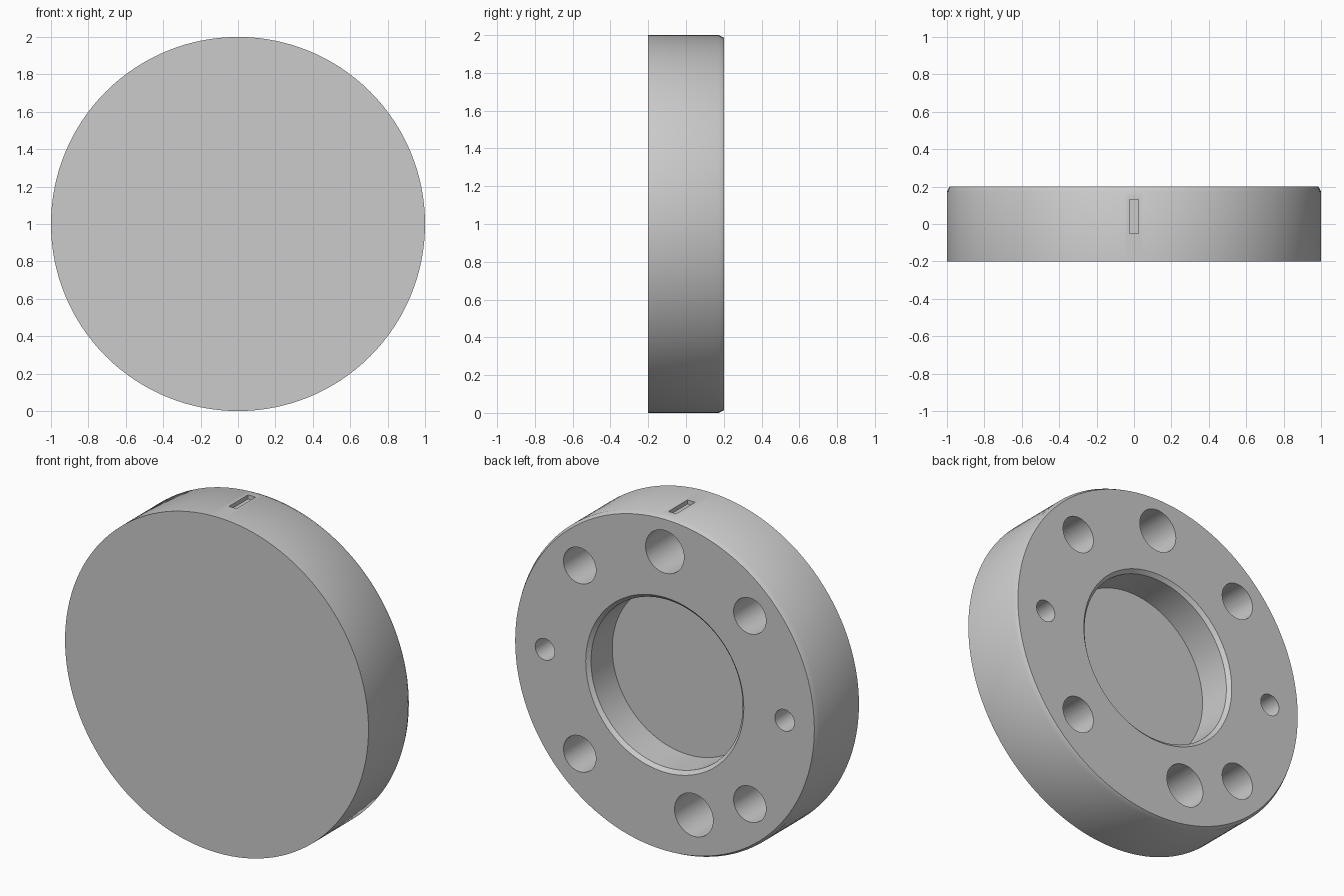
import bpy
import bmesh
from math import cos, sin, radians, tau
from mathutils import Matrix, Vector

default = bpy.data.objects.get("Cube")
if default:
    bpy.data.objects.remove(default, do_unlink=True)

CENTRE = Vector((0, 0, 1))
BACK = 0.2
HOLE_DEPTH = 0.32

# Single grey metal
metal = bpy.data.materials.new("grey metal")
metal.use_nodes = True
grey = (0.6, 0.6, 0.6, 1)
metal.diffuse_color = grey
metal.node_tree.nodes["Principled BSDF"].inputs["Base Color"].default_value = grey


def make_object(name, bm):
    bmesh.ops.recalc_face_normals(bm, faces=bm.faces[:])
    mesh = bpy.data.meshes.new(name)
    bm.to_mesh(mesh)
    bm.free()
    mesh.materials.append(metal)
    obj = bpy.data.objects.new(name, mesh)
    bpy.context.collection.objects.link(obj)
    return obj


# Disc: (radius, y) profile turned about the y axis
profile = [(0, -0.2), (1, -0.2), (1, 0.173), (0.986, BACK),
           (0.521, BACK), (0.5, 0.18), (0.5, -0.02), (0, -0.02)]
bm = bmesh.new()
verts = [bm.verts.new((r, y, 1)) for r, y in profile]
edges = [bm.edges.new(pair) for pair in zip(verts, verts[1:])]
bmesh.ops.spin(bm, geom=verts + edges, cent=CENTRE, axis=(0, 1, 0),
               angle=tau, steps=128, use_duplicate=False)
bmesh.ops.remove_doubles(bm, verts=bm.verts[:], dist=0.0001)
disc = make_object("flanged_disc", bm)

# Cutter for the blind holes in the back and the slot in the rim
bm = bmesh.new()


def add_hole(angle, ring, radius):
    a = radians(angle)
    spot = CENTRE + Vector((ring * cos(a), BACK, ring * sin(a)))
    bmesh.ops.create_cone(
        bm, cap_ends=True, segments=48, radius1=radius, radius2=radius,
        depth=2 * HOLE_DEPTH,
        matrix=Matrix.Translation(spot) @ Matrix.Rotation(radians(90), 4, "X"))


for angle in (45, 135, 225, 315):
    add_hole(angle, 0.793, 0.107)
for angle in (0, 180):
    add_hole(angle, 0.79, 0.064)
add_hole(90, 0.793, 0.127)
add_hole(255.2, 0.749, 0.127)
bmesh.ops.create_cube(bm, size=1, matrix=Matrix.Translation((0, 0.04, 2.025))
                      @ Matrix.Diagonal((0.05, 0.18, 0.1, 1)))
cutter = make_object("hole_cutter", bm)
cutter.hide_render = True

# Cut, then drop the cutter
cut = disc.modifiers.new("holes", "BOOLEAN")
cut.operation = "DIFFERENCE"
cut.solver = "EXACT"
cut.object = cutter
bpy.ops.object.select_all(action="DESELECT")
disc.select_set(True)
bpy.context.view_layer.objects.active = disc
bpy.ops.object.modifier_apply(modifier=cut.name)
bpy.data.objects.remove(cutter, do_unlink=True)
bpy.ops.object.shade_smooth_by_angle(angle=radians(35))
